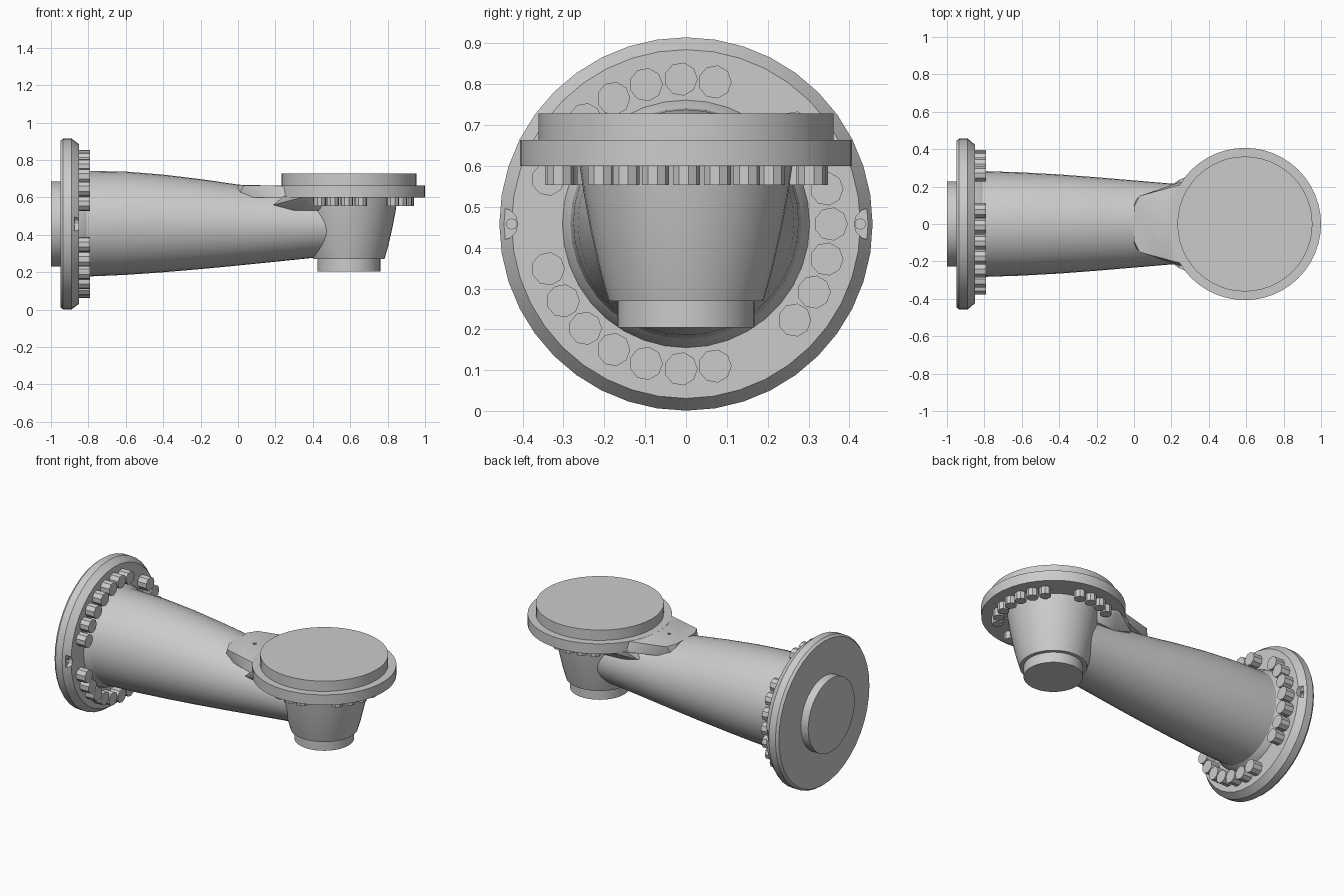
import bpy, bmesh
from math import sin, cos, pi, radians
from mathutils import Matrix, Vector

if "Cube" in bpy.data.objects:
    bpy.data.objects.remove(bpy.data.objects["Cube"])

AXIS_X = Matrix.Translation((0, 0, 0.458)) @ Matrix.Rotation(pi / 2, 4, 'Y')   # local z -> world x
AXIS_Z = Matrix.Translation((0.593, 0, 0))
BOLTS = [0] + [s * a for a in (14, 28, 41.5, 78.5, 92, 106, 120) for s in (1, -1)]
parts = []


def finish(name, bm, keep=True):
    bmesh.ops.recalc_face_normals(bm, faces=bm.faces)
    me = bpy.data.meshes.new(name)
    bm.to_mesh(me)
    bm.free()
    ob = bpy.data.objects.new(name, me)
    bpy.context.collection.objects.link(ob)
    if keep:
        parts.append(ob)
    else:
        ob.hide_render = True
    return ob


def loft(name, rings):
    bm = bmesh.new()
    rows = [[bm.verts.new(p) for p in ring] for ring in rings]
    n = len(rows[0])
    for a, b in zip(rows, rows[1:]):
        for i in range(n):
            j = (i + 1) % n
            bm.faces.new((a[i], a[j], b[j], b[i]))
    bm.faces.new(rows[0])
    bm.faces.new(rows[-1])
    return finish(name, bm)


def lathe(name, profile, mat, n=40):
    return loft(name, [[mat @ Vector((r * cos(2 * pi * i / n), r * sin(2 * pi * i / n), h))
                        for i in range(n)] for r, h in profile])


def cylinders(name, spots, r, h0, h1, mat, n=9, keep=True):
    bm = bmesh.new()
    for x, y in spots:
        m = mat @ Matrix.Translation((x, y, (h0 + h1) / 2))
        bmesh.ops.create_cone(bm, cap_ends=True, segments=n, radius1=r, radius2=r,
                              depth=h1 - h0, matrix=m)
    return finish(name, bm, keep)


def hull(name, pts):
    bm = bmesh.new()
    for x, y, z in pts:
        for s in (1, -1):
            bm.verts.new((x, s * y, z))
    bmesh.ops.convex_hull(bm, input=bm.verts)
    return finish(name, bm)


def ring(angles, r):
    return [(r * cos(radians(a)), r * sin(radians(a))) for a in angles]


def cut(ob, cutter):
    mod = ob.modifiers.new("cut", 'BOOLEAN')
    mod.operation, mod.object, mod.solver = 'DIFFERENCE', cutter, 'EXACT'
    bpy.context.view_layer.objects.active = ob
    bpy.ops.object.modifier_apply(modifier=mod.name)
    bpy.data.objects.remove(cutter)


# Large base flange with rear spigot, edge notches and pin holes
base = lathe("base_flange", [(0.228, -1.0), (0.228, -0.95), (0.445, -0.95), (0.457, -0.935),
                             (0.457, -0.89), (0.427, -0.85)], AXIS_X)
sides = [(0, 0.452), (0, -0.452)]
cut(base, cylinders("notch_cutter", sides, 0.04, -0.875, -0.8, AXIS_X, 12, False))
cut(base, cylinders("pin_cutter", [(0, 0.427), (0, -0.427)], 0.013, -0.93, -0.8, AXIS_X, 8, False))

# Base bolts: local x of the flange is world -z, so rotate the pattern by 90 degrees
base_angles = BOLTS + [s * a for a in (134, 148, 162) for s in (1, -1)]
cylinders("base_bolts", ring([a + 90 for a in base_angles], 0.355), 0.041, -0.86, -0.79, AXIS_X)

# Tapered arm tube: x, top z, bottom z, half width
sections = [(-0.86, 0.765, 0.152, 0.306), (-0.835, 0.756, 0.16, 0.298), (-0.81, 0.742, 0.177, 0.283),
            (-0.6, 0.738, 0.186, 0.276), (-0.4, 0.722, 0.2, 0.265), (-0.2, 0.698, 0.217, 0.25),
            (0.0, 0.669, 0.236, 0.233), (0.2, 0.652, 0.256, 0.216), (0.4, 0.635, 0.277, 0.203),
            (0.52, 0.62, 0.29, 0.195), (0.62, 0.61, 0.31, 0.18)]
loft("arm_tube", [[(x, w * cos(2 * pi * i / 36), (t + b) / 2 + (t - b) / 2 * sin(2 * pi * i / 36))
                   for i in range(36)] for x, t, b, w in sections])

# Vertical elbow housing with lower spigot
lathe("elbow_housing", [(0.168, 0.205), (0.168, 0.27), (0.19, 0.27), (0.21, 0.34), (0.233, 0.44),
                        (0.25, 0.53), (0.262, 0.61)], AXIS_Z)

# Wrist flange with raised top disc, and its bolts
lathe("wrist_flange", [(0.407, 0.6), (0.407, 0.664), (0.361, 0.664), (0.361, 0.728)], AXIS_Z, 48)
cylinders("wrist_bolts", ring(BOLTS, 0.314), 0.034, 0.553, 0.605, AXIS_Z)

# Flat bridge pad between tube and wrist flange, with a small hole
pad = hull("bridge_pad", [(0.0, 0.09, 0.668), (0.03, 0.15, 0.664), (0.17, 0.185, 0.664), (0.25, 0.21, 0.662),
                          (0.25, 0.225, 0.6), (0.0, 0.12, 0.6), (0.1, 0.17, 0.6)])
cut(pad, cylinders("pad_hole_cutter", [(0.115, 0)], 0.011, 0.6, 0.7, Matrix(), 8, False))

# Gusset blending the tube into the underside of the wrist flange
hull("flange_gusset", [(0.19, 0.2, 0.56), (0.24, 0.235, 0.605), (0.36, 0.29, 0.605), (0.36, 0.27, 0.585),
                       (0.43, 0.2, 0.53), (0.3, 0.19, 0.53), (0.5, 0.2, 0.6)])

# Smooth round walls, keep edges sharp
bpy.ops.object.select_all(action='DESELECT')
for ob in parts:
    ob.select_set(True)
bpy.context.view_layer.objects.active = base
bpy.ops.object.shade_smooth_by_angle(angle=radians(25))
